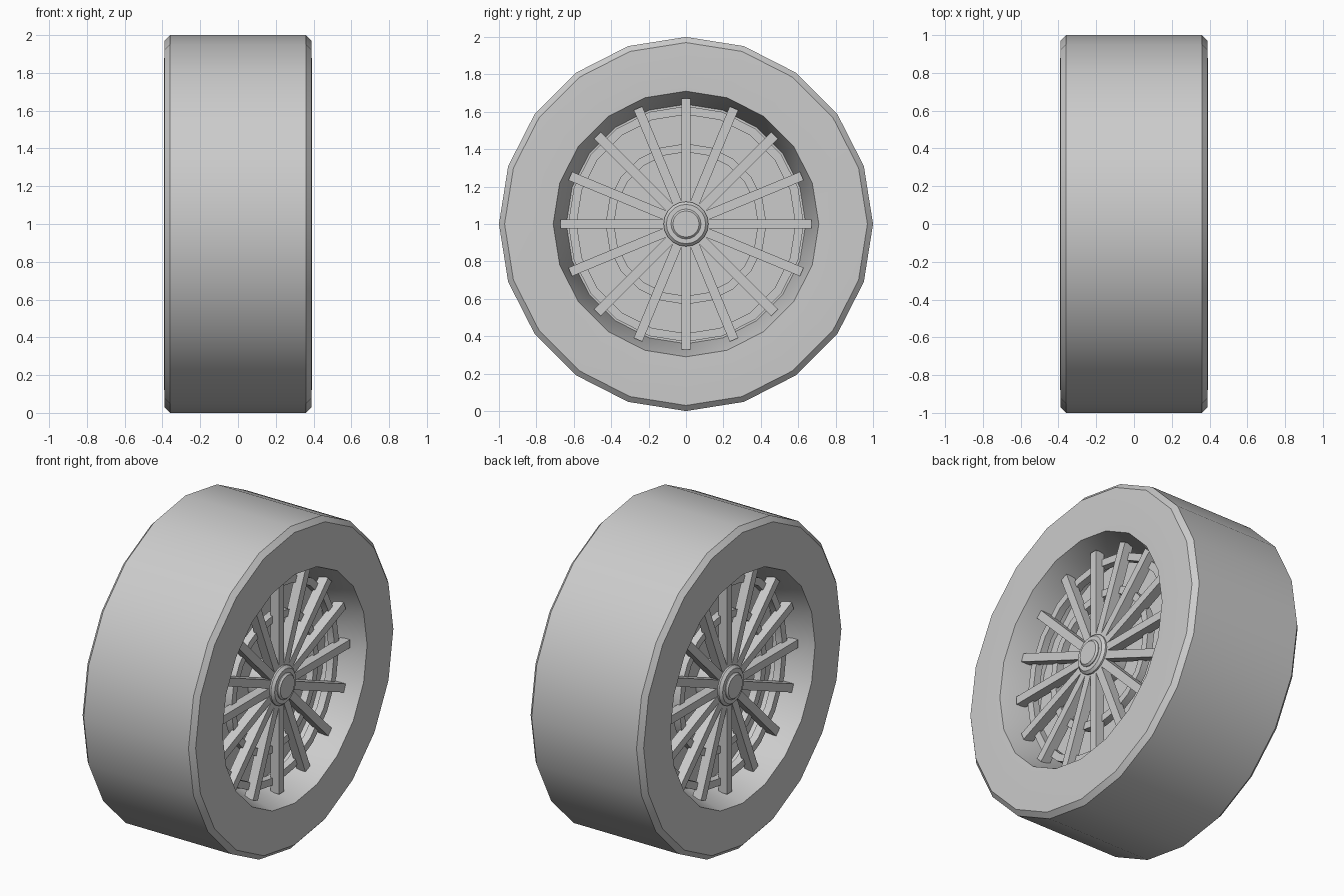
import bpy, bmesh
from math import sin, cos, pi, radians
from mathutils import Matrix, Vector

if "Cube" in bpy.data.objects:
    bpy.data.objects.remove(bpy.data.objects["Cube"])

CENTRE_Z = 1.0


def finish(bm, name):
    bmesh.ops.recalc_face_normals(bm, faces=bm.faces[:])
    mesh = bpy.data.meshes.new(name)
    bm.to_mesh(mesh)
    bm.free()
    ob = bpy.data.objects.new(name, mesh)
    ob.location.z = CENTRE_Z
    bpy.context.collection.objects.link(ob)
    bpy.ops.object.select_all(action='DESELECT')
    ob.select_set(True)
    bpy.context.view_layer.objects.active = ob
    bpy.ops.object.shade_smooth_by_angle(angle=radians(30))
    return ob


def lathe(name, profile, sides=20, ring=False):
    """Turn (x, radius) points round the x axis; ring closes the profile on itself."""
    bm = bmesh.new()
    loops = []
    for x, r in profile:
        loops.append([bm.verts.new((x, r * cos(2 * pi * i / sides), r * sin(2 * pi * i / sides)))
                      for i in range(sides)])
    pairs = list(zip(loops, loops[1:]))
    if ring:
        pairs.append((loops[-1], loops[0]))
    else:
        bm.faces.new(loops[0])
        bm.faces.new(loops[-1])
    for a, b in pairs:
        for i in range(sides):
            j = (i + 1) % sides
            bm.faces.new((a[i], a[j], b[j], b[i]))
    return finish(bm, name)


def flat_ring(name, x0, x1, r0, r1):
    lathe(name, [(x0, r0), (x1, r0), (x1, r1), (x0, r1)], ring=True)


# Tyre with chamfered shoulders and a tapered well on both sides
half = [(0.15, 0.64), (0.39, 0.71), (0.392, 0.82), (0.388, 0.97), (0.36, 1.0)]
lathe("tyre", half + [(-x, r) for x, r in reversed(half)], ring=True)

# Disc that closes the middle of the wheel
lathe("wheel_disc", [(-0.15, 0.645), (0.15, 0.645)])

for side, s in (("right", 1), ("left", -1)):
    # Two support rings behind the spokes
    flat_ring(side + "_outer_ring", s * 0.21, s * 0.255, 0.585, 0.63)
    flat_ring(side + "_inner_ring", s * 0.21, s * 0.255, 0.385, 0.43)

    # Sixteen straight spokes
    bm = bmesh.new()
    for i in range(16):
        m = (Matrix.Rotation(i * pi / 8, 4, 'X')
             @ Matrix.Translation(Vector((s * 0.27, 0, 0.355)))
             @ Matrix.Diagonal((0.06, 0.05, 0.63, 1)))
        bmesh.ops.create_cube(bm, size=1, matrix=m)
    finish(bm, side + "_spokes")

    # Hub with bevelled collar and raised centre cap
    lathe(side + "_hub", [(s * 0.15, 0.12), (s * 0.31, 0.12), (s * 0.325, 0.105)])
    lathe(side + "_hub_cap", [(s * 0.31, 0.08), (s * 0.33, 0.08), (s * 0.34, 0.07)])
